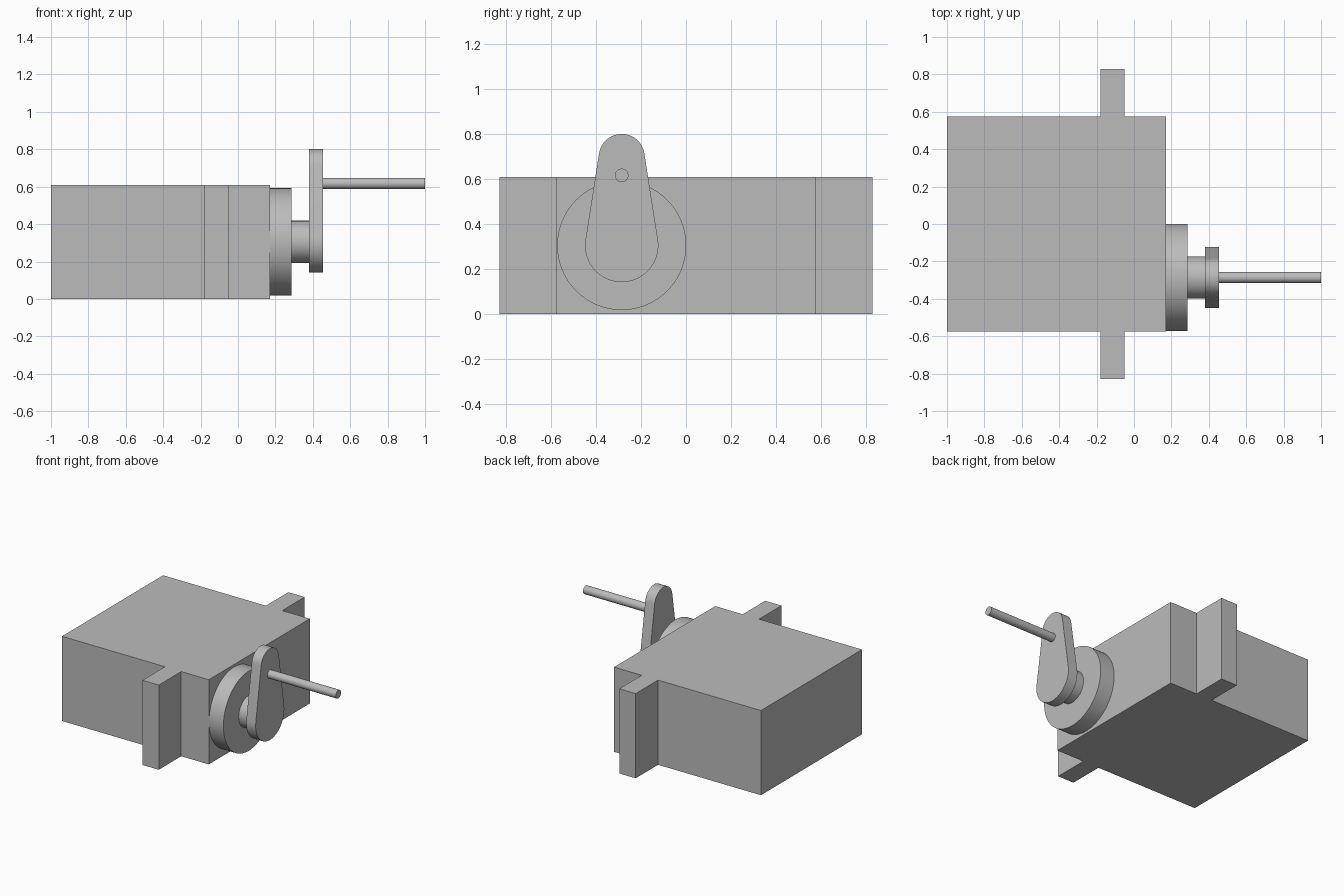
import bpy, bmesh
from math import pi, asin, cos, sin
from mathutils import Vector

cube = bpy.data.objects.get("Cube")
if cube:
    bpy.data.objects.remove(cube, do_unlink=True)

grey = bpy.data.materials.new("plain grey")
grey.use_nodes = True
grey.diffuse_color = (0.5, 0.5, 0.5, 1)
grey.node_tree.nodes["Principled BSDF"].inputs["Base Color"].default_value = (0.5, 0.5, 0.5, 1)

AXIS_Y, AXIS_Z = -0.286, 0.305   # output shaft centre


def extrude(name, outline, direction, smooth=True):
    """Solid prism from a closed 3D outline."""
    bm = bmesh.new()
    face = bm.faces.new([bm.verts.new(p) for p in outline])
    grown = bmesh.ops.extrude_face_region(bm, geom=[face])
    moved = [v for v in grown["geom"] if isinstance(v, bmesh.types.BMVert)]
    bmesh.ops.translate(bm, verts=moved, vec=Vector(direction))
    bmesh.ops.recalc_face_normals(bm, faces=bm.faces)
    mesh = bpy.data.meshes.new(name)
    bm.to_mesh(mesh)
    bm.free()
    mesh.materials.append(grey)
    obj = bpy.data.objects.new(name, mesh)
    bpy.context.collection.objects.link(obj)
    if smooth:
        bpy.ops.object.select_all(action="DESELECT")
        obj.select_set(True)
        bpy.context.view_layer.objects.active = obj
        bpy.ops.object.shade_smooth_by_angle(angle=pi / 6)
    return obj


def arc(x, z, radius, start, end, steps):
    """Points around the shaft plane, centred at height z."""
    angles = [start + (end - start) * i / steps for i in range(steps + 1)]
    return [(x, AXIS_Y + radius * cos(a), z + radius * sin(a)) for a in angles]


def rod(name, x0, x1, z, radius, sides=64):
    extrude(name, arc(x0, z, radius, 0, 2 * pi, sides)[:-1], (x1 - x0, 0, 0))


# Housing with a mounting ear on each side
half = [(0.17, 0.575), (-0.05, 0.575), (-0.05, 0.83),
        (-0.18, 0.83), (-0.18, 0.575), (-1.0, 0.575)]
outline = half + [(x, -y) for x, y in reversed(half)]
extrude("housing", [(x, y, 0) for x, y in outline], (0, 0, 0.61), smooth=False)

# Round boss and output shaft
rod("gear_boss", 0.17, 0.285, AXIS_Z, 0.287, 96)
rod("output_shaft", 0.285, 0.38, AXIS_Z, 0.113)

# Tapered arm: two arcs joined by their common tangents
big, small, tip_z = 0.163, 0.102, 0.699
lean = asin((big - small) / (tip_z - AXIS_Z))
arm = (arc(0.38, tip_z, small, lean, pi - lean, 32)
       + arc(0.38, AXIS_Z, big, pi - lean, 2 * pi + lean, 48))
extrude("crank_arm", arm, (0.075, 0, 0))

# Pin on the arm
rod("crank_pin", 0.455, 1.0, 0.617, 0.03, 32)
